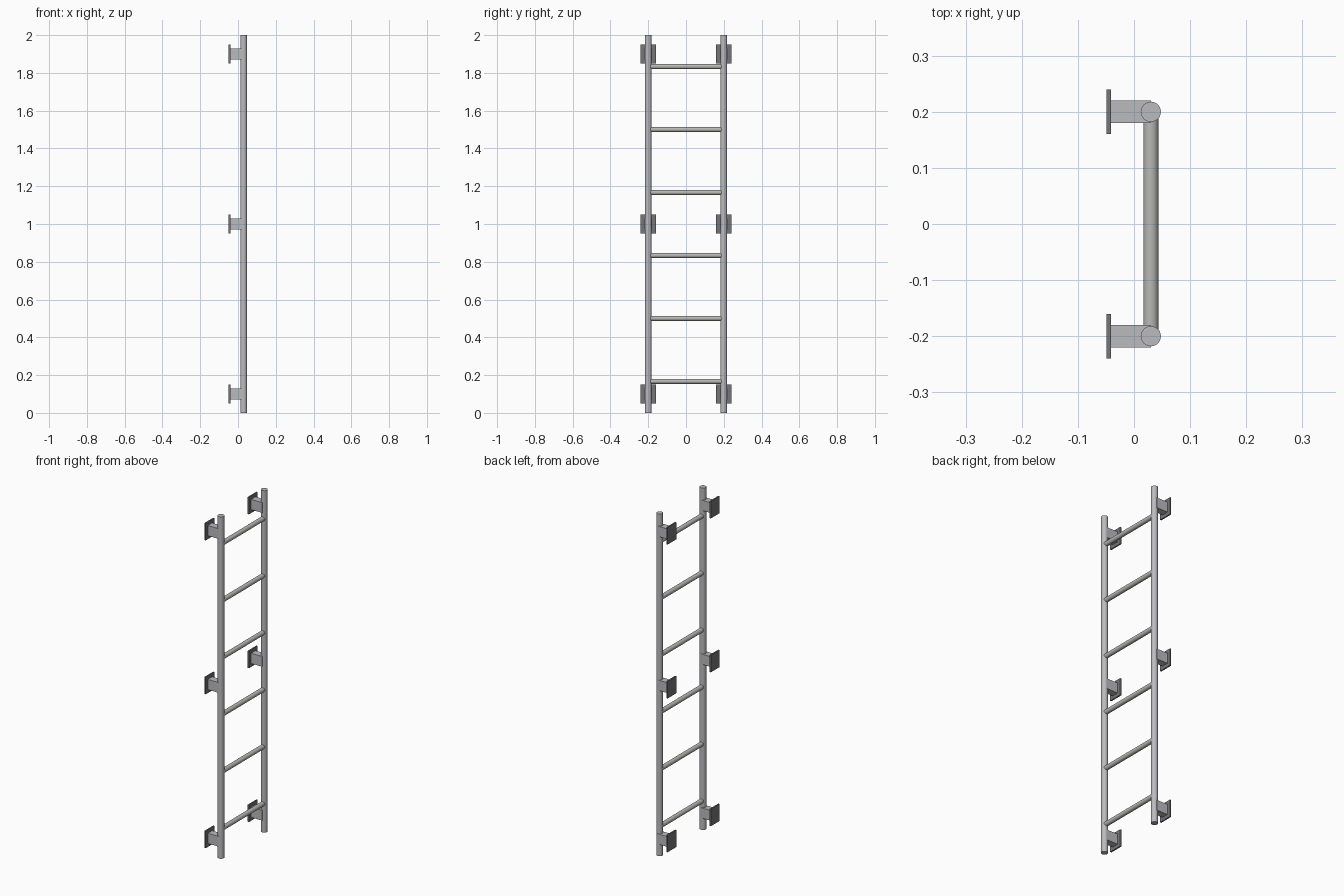
import bpy
from math import pi, radians

cube = bpy.data.objects.get("Cube")
if cube:
    bpy.data.objects.remove(cube, do_unlink=True)


def material(name, color):
    m = bpy.data.materials.new(name)
    m.use_nodes = True
    m.diffuse_color = (*color, 1)
    m.node_tree.nodes["Principled BSDF"].inputs["Base Color"].default_value = (*color, 1)
    return m


rail_metal = material("rail steel", (0.5, 0.5, 0.52))
rung_metal = material("rung steel", (0.48, 0.48, 0.47))
plate_metal = material("dark plate steel", (0.18, 0.18, 0.19))


def finish(name, mat):
    ob = bpy.context.object
    ob.name = name
    ob.data.materials.append(mat)
    return ob


def tube(name, radius, length, location, rotation, mat):
    bpy.ops.mesh.primitive_cylinder_add(vertices=24, radius=radius, depth=length,
                                        location=location, rotation=rotation)
    finish(name, mat)
    bpy.ops.object.shade_smooth_by_angle(angle=radians(40))


def box(name, low, high, mat):
    center = [(a + b) / 2 for a, b in zip(low, high)]
    size = [b - a for a, b in zip(low, high)]
    bpy.ops.mesh.primitive_cube_add(size=1, location=center)
    finish(name, mat).scale = size


RAIL_X = 0.03
RAIL_Y = 0.2
HEIGHT = 2.0
RUNGS = 6
PLATE_BACK, PLATE_FRONT = -0.049, -0.041

# Two upright rails, each with three wall brackets
for side, y in (("left", RAIL_Y), ("right", -RAIL_Y)):
    tube(f"{side}_rail", 0.018, HEIGHT, (RAIL_X, y, HEIGHT / 2), (0, 0, 0), rail_metal)
    for level, z in (("lower", 0.1), ("middle", 1.0), ("upper", 1.9)):
        box(f"{side}_{level}_bracket_arm", (PLATE_FRONT, y - 0.02, z - 0.03),
            (RAIL_X, y + 0.02, z + 0.03), rail_metal)
        box(f"{side}_{level}_wall_plate", (PLATE_BACK, y - 0.04, z - 0.05),
            (PLATE_FRONT, y + 0.04, z + 0.05), plate_metal)

# Evenly spaced rungs between the rails
for i in range(RUNGS):
    z = HEIGHT * (i + 0.5) / RUNGS
    tube(f"rung_{i + 1}", 0.0135, 2 * RAIL_Y - 0.01, (RAIL_X, 0, z), (pi / 2, 0, 0), rung_metal)
